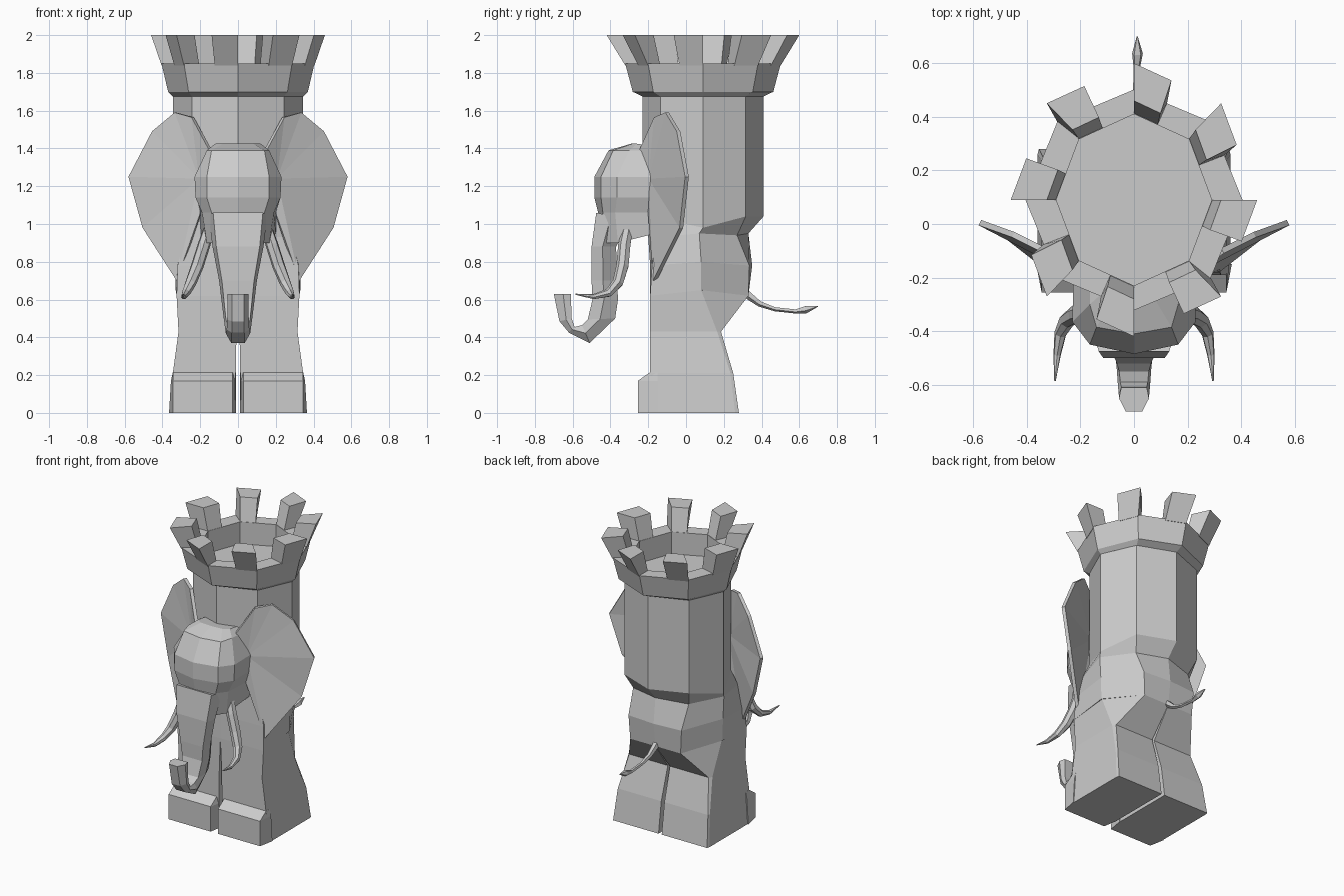
import bpy, bmesh, math
from mathutils import Vector

if "Cube" in bpy.data.objects:
    bpy.data.objects.remove(bpy.data.objects["Cube"])

stone = bpy.data.materials.new("grey_stone")
stone.diffuse_color = (0.6, 0.6, 0.6, 1)
stone.use_nodes = True
stone.node_tree.nodes["Principled BSDF"].inputs["Base Color"].default_value = stone.diffuse_color


def finish(name, bm):
    bmesh.ops.remove_doubles(bm, verts=bm.verts, dist=0.0005)
    bmesh.ops.recalc_face_normals(bm, faces=bm.faces)
    mesh = bpy.data.meshes.new(name)
    bm.to_mesh(mesh)
    bm.free()
    mesh.materials.append(stone)
    ob = bpy.data.objects.new(name, mesh)
    bpy.context.collection.objects.link(ob)
    return ob


def loft(name, rings):
    """Skin a list of equally long point rings and cap both ends."""
    bm = bmesh.new()
    rows = [[bm.verts.new(p) for p in r] for r in rings]
    n = len(rows[0])
    for a, b in zip(rows, rows[1:]):
        for i in range(n):
            j = (i + 1) % n
            bm.faces.new((a[i], a[j], b[j], b[i]))
    bm.faces.new(rows[0])
    bm.faces.new(rows[-1])
    return finish(name, bm)


def mirrored(half):
    """Complete a half ring whose first and last points lie on x = 0."""
    return half + [(-x, y, z) for x, y, z in reversed(half[1:-1])]


def tube(name, path, sides, flip=1):
    """Tapered tube through (x, y, z, radius) points."""
    pts = [Vector((p[0] * flip, p[1], p[2])) for p in path]
    rings = []
    for i, c in enumerate(pts):
        t = (pts[min(i + 1, len(pts) - 1)] - pts[max(i - 1, 0)]).normalized()
        u = t.cross(Vector((1, 0, 0))).normalized()
        v = t.cross(u)
        rings.append([c + path[i][3] * (u * math.cos(a) + v * math.sin(a))
                      for a in (2 * math.pi * k / sides for k in range(sides))])
    return loft(name, rings)


CY = 0.09  # tower axis


def corner(k, rx, ry, z):
    a = math.radians(90 - 45 * k)
    return Vector((rx * math.cos(a), CY + ry * math.sin(a), z))


def octagon(rx, ry, z):
    return [corner(k, rx, ry, z) for k in range(8)]


# Tower shaft blending down into the rump
body = [
    [(0, -.19, .62), (.325, -.19, .62), (.33, .08, .65), (.19, .33, .62), (0, .33, .62)],
    [(0, -.19, .78), (.32, -.18, .78), (.335, .08, .80), (.20, .335, .78), (0, .35, .78)],
    [(0, -.20, .93), (.28, -.16, .93), (.335, .07, .95), (.21, .27, .94), (0, .33, .95)],
    [(0, -.23, 1.04), (.244, -.136, 1.03), (.345, CY, .98), (.244, .316, 1.04), (0, .41, 1.04)],
    [(0, -.23, 1.68), (.244, -.136, 1.68), (.345, CY, 1.68), (.244, .316, 1.68), (0, .41, 1.68)],
]
loft("tower_body", [mirrored(r) for r in body])

# Flared crown with sunken floor
loft("crown", [octagon(.345, .32, 1.675), octagon(.37, .372, 1.70), octagon(.405, .412, 1.85),
               octagon(.29, .32, 1.85), octagon(.29, .32, 1.70)])

# Battlements, each starting on a crown corner
for k in range(8):
    rings = []
    for outer, inner, z in (((.405, .412), (.29, .32), 1.84), ((.46, .51), (.325, .37), 2.0)):
        o0, o1 = corner(k, *outer, z), corner(k + 1, *outer, z)
        i0, i1 = corner(k, *inner, z), corner(k + 1, *inner, z)
        rings.append([o0, o0.lerp(o1, .43), i0.lerp(i1, .43), i0])
    loft("battlement", rings)

# Legs and front toes: z, inner x, outer x, front y, side y, back x, back y
LEG = [(0, .012, .36, -.17, .26, .355, .28), (.21, .012, .345, -.19, .235, .34, .25),
       (.43, .008, .315, -.19, .165, .30, .185), (.62, 0, .325, -.19, .08, .19, .33)]
for s in (1, -1):
    loft("leg", [[(s * xi, yf, z), (s * xo, yf, z), (s * xo, ys, z + (.03 if z > .6 else 0)),
                  (s * xb, yb, z), (s * xi, yb, z)]
                 for z, xi, xo, yf, ys, xb, yb in LEG])
    loft("toes", [[(s * .01, -.15, z0), (s * .028, yf, z1), (s * .345, yf, z1), (s * xo, -.15, z0)]
                  for z0, z1, yf, xo in ((0, 0, -.255, .365), (.17, .17, -.255, .355),
                                         (.215, .215, -.19, .345))])

# Head: z, front y, front corner x and y, cheek x and y, back x and z
HEAD = [(1.425, -.29, .08, -.285, .12, -.26, .12, 1.41), (1.39, -.41, .14, -.385, .165, -.30, .165, 1.385),
        (1.25, -.485, .165, -.45, .23, -.365, .225, 1.25), (1.14, -.485, .165, -.45, .225, -.365, .22, 1.14),
        (1.06, -.465, .14, -.44, .19, -.375, .20, 1.06), (.90, -.44, .12, -.43, .165, -.36, .20, .95)]
loft("head", [mirrored([(0, yf, z), (x1, y1, z), (x2, y2, z), (x3, -.16, zb), (0, -.16, zb)])
              for z, yf, x1, y1, x2, y2, x3, zb in HEAD])

# Trunk: front y and z, back y and z, half width
TRUNK = [(-.475, 1.06, -.30, 1.02, .155), (-.50, .88, -.37, .88, .135), (-.50, .70, -.365, .70, .10),
         (-.495, .60, -.36, .60, .088), (-.52, .495, -.375, .50, .075), (-.55, .465, -.51, .37, .065),
         (-.59, .455, -.62, .425, .06), (-.605, .50, -.67, .485, .057), (-.61, .63, -.70, .63, .056)]
rings = []
for yf, zf, yb, zb, w in TRUNK:
    f, b = Vector((0, yf, zf)), Vector((0, yb, zb))
    X = Vector((w, 0, 0))
    m = f.lerp(b, .45)
    rings.append([f - X * .85, f + X * .85, m + X, b + X * .55, b - X * .55, m - X])
loft("trunk", rings)

# Ears: hub fan with a thin solid edge
EAR = [(.145, -.24, 1.39), (.24, -.16, 1.565), (.33, -.10, 1.59), (.45, -.04, 1.49),
       (.575, .005, 1.25), (.50, -.025, .98), (.32, -.165, .70), (.20, -.19, 1.05)]
for s in (1, -1):
    bm = bmesh.new()
    hub = bm.verts.new((s * .20, -.19, 1.24))
    rim = [bm.verts.new((s * x, y, z)) for x, y, z in EAR]
    for i in range(8):
        bm.faces.new((hub, rim[i], rim[(i + 1) % 8]))
    ear = finish("ear", bm)
    mod = ear.modifiers.new("thickness", 'SOLIDIFY')
    mod.thickness = .022
    mod.offset = 0

# Tusks
TUSK = [(.155, -.31, .97, .03), (.18, -.325, .89, .034), (.215, -.335, .78, .034), (.25, -.36, .69, .030),
        (.275, -.41, .635, .023), (.287, -.49, .615, .014), (.295, -.585, .628, .003)]
for s in (1, -1):
    tube("tusk", TUSK, 7, s)

# Tail with tuft
tube("tail", [(0, .29, .66, .022), (0, .335, .62, .022), (.003, .39, .578, .016), (.007, .47, .55, .012),
              (.01, .58, .538, .012), (.013, .635, .548, .021), (.012, .70, .565, .002)], 5)
